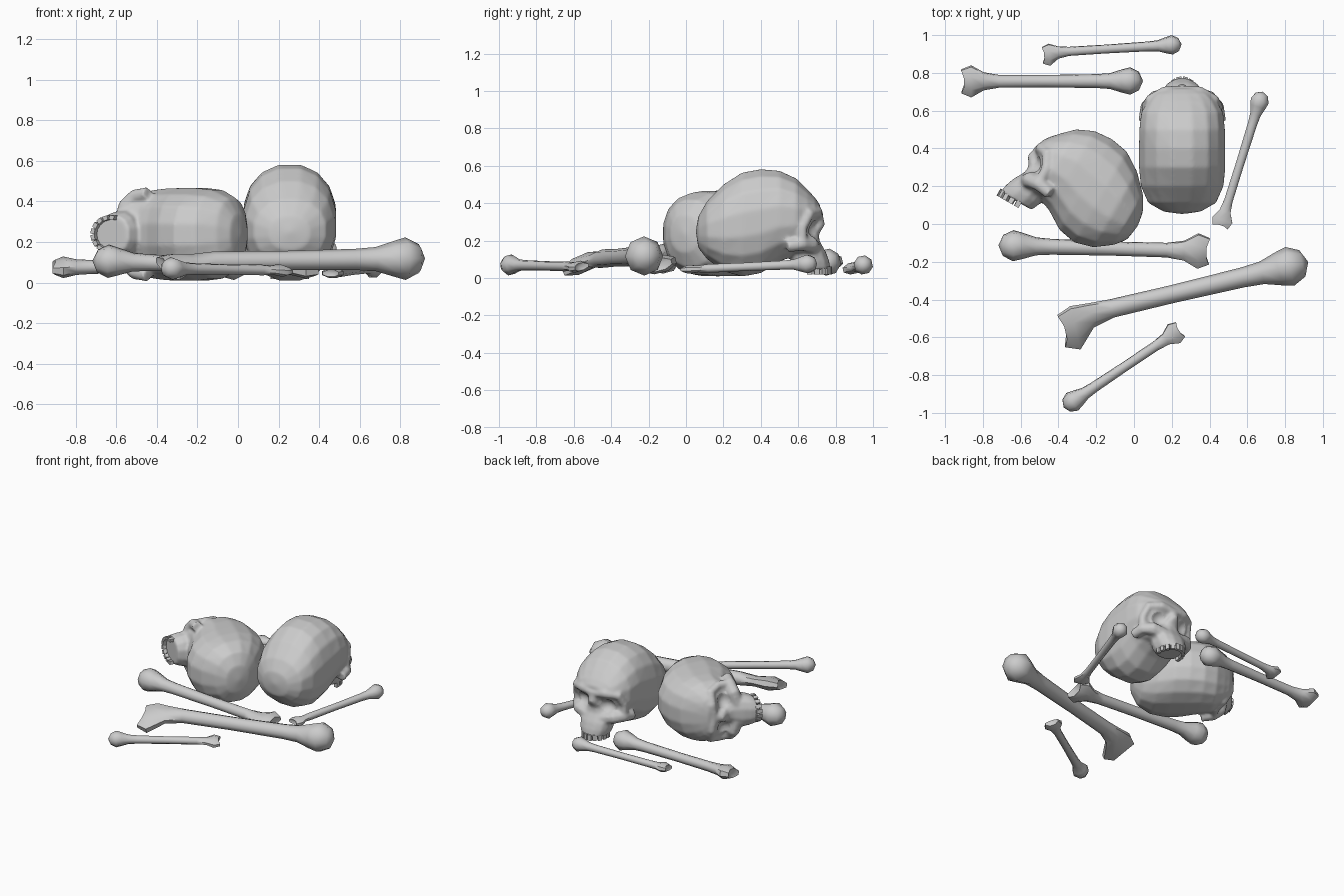
import bpy, bmesh, math
from mathutils import Vector, Matrix

if "Cube" in bpy.data.objects:
    bpy.data.objects.remove(bpy.data.objects["Cube"])

V = Vector


def finish(name, bm, angle=40):
    bmesh.ops.recalc_face_normals(bm, faces=bm.faces)
    if bm.calc_volume(signed=True) < 0:
        bmesh.ops.reverse_faces(bm, faces=bm.faces)
    me = bpy.data.meshes.new(name)
    bm.to_mesh(me)
    bm.free()
    me.shade_smooth()
    me.set_sharp_from_angle(angle=math.radians(angle))
    ob = bpy.data.objects.new(name, me)
    bpy.context.collection.objects.link(ob)
    return ob


def loft(name, rings, pole0=None, pole1=None, angle=40):
    """Skin closed rings of points; each end closes on its pole point."""
    bm = bmesh.new()
    rows = [[bm.verts.new(p) for p in r] for r in rings]
    n = len(rows[0])
    for a, b in zip(rows, rows[1:]):
        for i in range(n):
            j = (i + 1) % n
            bm.faces.new((a[i], a[j], b[j], b[i]))
    for row, pole in ((rows[0], pole0), (rows[-1], pole1)):
        c = bm.verts.new(pole if pole is not None else sum((v.co for v in row), V()) / n)
        for i in range(n):
            bm.faces.new((row[i], row[(i + 1) % n], c))
    return finish(name, bm, angle)


def oval(n, p=2.0):
    out = []
    for i in range(n):
        t = 2 * math.pi * (i + 0.5) / n
        c, s = math.cos(t), math.sin(t)
        out.append((math.copysign(abs(c) ** (2 / p), c), math.copysign(abs(s) ** (2 / p), s)))
    return out


def sections_y(name, secs, n, p, pole=None):
    """Body from sections along y (y, half width, bottom, top)."""
    rings = [[V((w * c, y, (b + t) / 2 + (t - b) / 2 * s)) for c, s in oval(n, p)]
             for y, w, b, t in secs]
    return loft(name, rings, pole)


def tube(name, pts, radii, n=8):
    """Tube along a path, carrying its frame without twist."""
    pts = [V(p) for p in pts]
    rings, q, last = [], None, None
    for i, p in enumerate(pts):
        d = (pts[min(i + 1, len(pts) - 1)] - pts[max(i - 1, 0)]).normalized()
        q = d.to_track_quat('Z', 'Y') if q is None else last.rotation_difference(d) @ q
        last = d
        rings.append([p + q @ V((c * radii[i], s * radii[i], 0)) for c, s in oval(n)])
    return loft(name, rings)


def ball(name, c, size):
    bm = bmesh.new()
    bmesh.ops.create_uvsphere(bm, u_segments=12, v_segments=8, radius=1,
                              matrix=Matrix.Translation(c) @ Matrix.Diagonal((*size, 1)))
    return finish(name, bm)


def join(parts):
    """Merge overlapping parts into one mesh datablock."""
    bm = bmesh.new()
    for ob in parts:
        bm.from_mesh(ob.data)
    for ob in parts[1:]:
        bpy.data.objects.remove(ob)
    bm.to_mesh(parts[0].data)
    bm.free()
    return parts[0]


def bake(target):
    bpy.context.view_layer.update()
    dg = bpy.context.evaluated_depsgraph_get()
    me = bpy.data.meshes.new_from_object(target.evaluated_get(dg))
    target.modifiers.clear()
    target.data = me


# Cranium, and the core of the face below it
parts = [sections_y("upright_skull", [
    (.066, .10, .16, .33), (.112, .182, .10, .412), (.2, .222, .033, .503),
    (.3, .232, .004, .568), (.4, .232, .022, .586), (.5, .23, .085, .577),
    (.59, .22, .12, .535), (.65, .185, .20, .475), (.69, .145, .29, .43),
    (.718, .08, .33, .39)], 16, 2.25, V((0, .052, .25)))]
parts.append(sections_y("face_core", [
    (.45, .19, .12, .34), (.58, .195, .12, .35), (.635, .175, .11, .34), (.68, .11, .1, .33)], 12, 2.5))

# Upper jaw and nose: sections along z (z, half width, back, front)
jaw = [(.045, .095, .58, .775), (.09, .112, .56, .768), (.14, .12, .56, .75),
       (.20, .10, .56, .715), (.235, .07, .56, .712), (.285, .042, .6, .745), (.345, .045, .6, .732)]
rings = [[V((w * c, (b + f) / 2 + (f - b) / 2 * s, z)) for c, s in oval(12, 2.3)]
         for z, w, b, f in jaw]
parts.append(loft("upper_jaw", rings))

# Cheekbones and brow ridges on both sides
for k in (-1, 1):
    parts.append(tube("cheekbone", [(k * .06, .68, .16), (k * .14, .665, .18), (k * .185, .62, .185),
                                    (k * .2, .54, .17)], [.045, .045, .04, .035]))
    parts.append(tube("brow", [(k * -.02, .705, .335), (k * .09, .698, .355), (k * .165, .655, .345),
                               (k * .188, .62, .27), (k * .187, .62, .19)],
                      [.03, .034, .034, .03, .03]))
# Shallow eye sockets
holes = [ball("socket", (k * .105, .71, .26), (.062, .07, .052)) for k in (-1, 1)]
# Fuse into one soft skin, then cut the sockets
skull = join(parts)
m = skull.modifiers.new("fuse", 'REMESH')
m.mode, m.voxel_size = 'VOXEL', .01
for h in holes:
    m = skull.modifiers.new("cut", 'BOOLEAN')
    m.operation, m.object, m.solver = 'DIFFERENCE', h, 'EXACT'
m = skull.modifiers.new("soften", 'SMOOTH')
m.factor, m.iterations = .5, 6
bake(skull)
for h in holes:
    bpy.data.objects.remove(h)
skull.data.shade_smooth()
skull.data.set_sharp_from_angle(angle=math.radians(60))

# Teeth around the jaw arch
bm = bmesh.new()
for i in range(10):
    a = math.radians(-5 + 190 * i / 9)
    m = (Matrix.Translation((.083 * math.cos(a), .67 + .1 * math.sin(a), .04))
         @ Matrix.Rotation(a, 4, 'Z') @ Matrix.Diagonal((.022, .026, .042, 1)))
    bmesh.ops.create_cube(bm, size=1, matrix=m)
teeth = finish("upright_skull_teeth", bm, 20)

# Second skull lies on its side
f, u = V((-.87, .5, 0)).normalized(), V((.5, .87, 0)).normalized()
rot = Matrix((f.cross(u), f, u)).transposed()
place = Matrix.Translation(V((-.257, .205, .238)) - rot @ V((0, .4, .3))) @ rot.to_4x4()
for src, name in ((skull, "lying_skull"), (teeth, "lying_skull_teeth")):
    ob = bpy.data.objects.new(name, src.data)
    bpy.context.collection.objects.link(ob)
    ob.matrix_world = place
    src.location.x = .255


def bone(name, knob, tip, r, wide, thick, heel=0.0, tilt=0.0):
    """Long bone with a round knob at one end and a flared forked end."""
    knob, tip = V(knob), V(tip)
    length = (tip - knob).length
    d = (tip - knob).normalized()
    side = Matrix.Rotation(tilt, 3, d) @ V((0, 0, 1)).cross(d).normalized()
    up = d.cross(side)
    s = r * .47
    # along axis, sideways shift, half width, half thickness, fork depth
    prof = [(-.7 * r, 0, .68 * r, .68 * r, 0), (-.05 * r, 0, r, r, 0), (.55 * r, 0, .85 * r, .82 * r, 0),
            (1.4 * r, 0, .58 * r, .56 * r, 0), (2.4 * r, 0, s * 1.08, s * 1.05, 0),
            (length * .5, 0, s * .97, s * .95, 0), (length - 2.8 * r, 0, s, s, 0),
            (length - 1.7 * r, heel * .2, wide * .55, thick * .75, 0),
            (length - .8 * r, heel, wide, thick, 0),
            (length - .05 * r, heel, wide * .75, thick * .7, .35 * r)]
    rings = [[knob + d * (a - dep * (1 - abs(c))) + side * (h + w * c) + up * (t * q)
              for c, q in oval(8)] for a, h, w, t, dep in prof]
    loft(name, rings, knob - d * r, knob + d * (length - .55 * r) + side * heel, 50)


# Six scattered bones
bone("back_thin_bone", (.2, .948, .07), (-.49, .905, .055), .052, .062, .033, .012, -.2)
bone("back_thick_bone", (-.025, .757, .085), (-.92, .755, .075), .073, .09, .05, 0, -.25)
bone("right_bone", (.665, .65, .075), (.455, -.02, .045), .053, .06, .025)
bone("middle_bone", (-.635, -.115, .105), (.405, -.145, .07), .083, .1, .048, 0, .25)
bone("large_bone", (.82, -.225, .118), (-.405, -.515, .1), .105, .13, .05, .06, -.4)
bone("front_bone", (-.325, -.94, .07), (.25, -.555, .06), .057, .064, .03, 0, .2)
